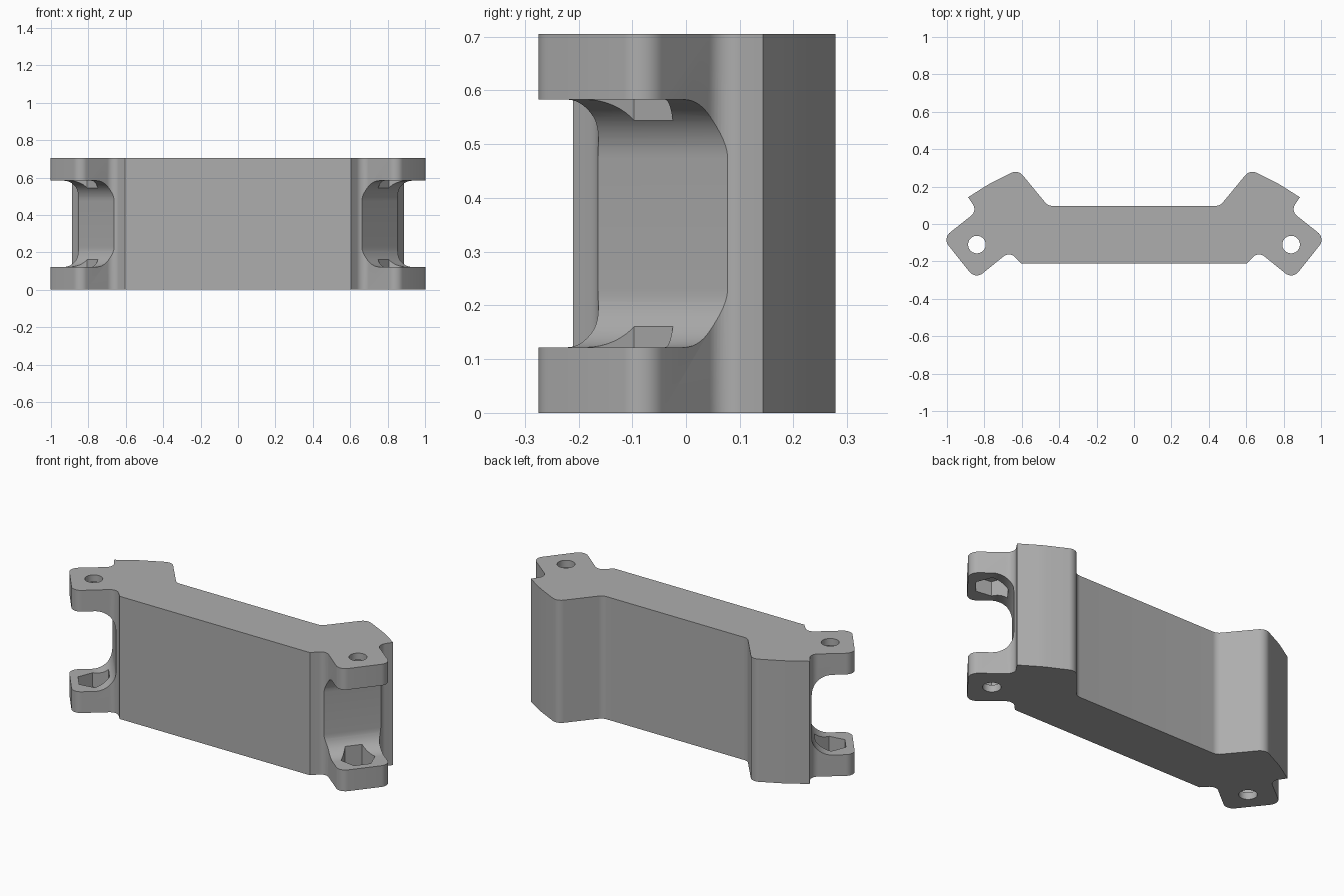
import bpy, bmesh, math
from mathutils import Matrix, Vector

cube = bpy.data.objects.get("Cube")
if cube:
    bpy.data.objects.remove(cube, do_unlink=True)

HEIGHT = 0.705
LUG = 0.122          # lug thickness
BOLT = Vector((0.84, -0.11, 0))
OUT = Vector((0.78, -0.62, 0)).normalized()   # direction the lugs point
SIDE = Vector((-OUT.y, OUT.x, 0))             # across the lugs
WALL = 0.106         # bolt centre to slot wall

grey = bpy.data.materials.new("grey plastic")
grey.use_nodes = True
colour = (0.42, 0.42, 0.42, 1)
grey.diffuse_color = colour
grey.node_tree.nodes["Principled BSDF"].inputs["Base Color"].default_value = colour


def rounded(corners, steps=10):
    """Replace each (x, y, radius) corner by an arc."""
    pts = []
    for i, (x, y, r) in enumerate(corners):
        p = Vector((x, y))
        if r == 0:
            pts.append(p)
            continue
        a = (Vector(corners[i - 1][:2]) - p).normalized()
        b = (Vector(corners[(i + 1) % len(corners)][:2]) - p).normalized()
        half = a.angle(b) / 2
        centre = p + (a + b).normalized() * r / math.sin(half)
        start = p + a * r / math.tan(half) - centre
        end = p + b * r / math.tan(half) - centre
        sweep = start.angle_signed(end)
        for k in range(steps + 1):
            turn = Matrix.Rotation(-sweep * k / steps, 2)
            pts.append(centre + turn @ start)
    return pts


def prism(name, pts, low, high, place=lambda a, b, c: Vector((a, b, c))):
    """Extrude a flat outline from low to high, placed by a mapping."""
    bm = bmesh.new()
    face = bm.faces.new([bm.verts.new(place(p[0], p[1], low)) for p in pts])
    grown = bmesh.ops.extrude_face_region(bm, geom=[face])["geom"]
    move = place(0, 0, high) - place(0, 0, low)
    bmesh.ops.translate(bm, vec=move, verts=[v for v in grown if isinstance(v, bmesh.types.BMVert)])
    bmesh.ops.recalc_face_normals(bm, faces=bm.faces)
    mesh = bpy.data.meshes.new(name)
    bm.to_mesh(mesh)
    bm.free()
    mesh.materials.append(grey)
    ob = bpy.data.objects.new(name, mesh)
    bpy.context.collection.objects.link(ob)
    return ob


def lug_point(d, t):
    p = BOLT + OUT * d + SIDE * t
    return p.x, p.y


# Body outline: one half from front to back, then mirrored
half = [
    (0.605, -0.21, 0),
    (0.665, -0.147, 0.045),
    (*lug_point(0.122, -0.14), 0.05),
    (*lug_point(0.122, 0.14), 0.05),
    (0.838, 0.07, 0.045),
    (0.887, 0.143, 0),
    (0.775, 0.214, 0.5),
    (0.62, 0.291, 0.05),
    (0.46, 0.097, 0.05),
]
outline = half + [(-x, y, r) for x, y, r in reversed(half)]
body = prism("bracket_body", rounded(outline), 0, HEIGHT)


def cut(cutter):
    mod = body.modifiers.new(cutter.name, "BOOLEAN")
    mod.operation = "DIFFERENCE"
    mod.solver = "EXACT"
    mod.object = cutter
    bpy.context.view_layer.objects.active = body
    bpy.ops.object.modifier_apply(modifier=mod.name)
    bpy.data.objects.remove(cutter, do_unlink=True)


# Slot between the lugs, with rounded inner corners
slot = rounded([(0, LUG, 0.11), (0.5, LUG, 0), (0.5, HEIGHT - LUG, 0), (0, HEIGHT - LUG, 0.11)], 14)
# Nut pocket with one flat facing the slot wall, and a round bolt hole
hexagon = [(0.092 * math.cos(math.radians(30 + 60 * k)), 0.092 * math.sin(math.radians(30 + 60 * k)))
           for k in range(6)]
circle = [(0.047 * math.cos(math.tau * k / 32), 0.047 * math.sin(math.tau * k / 32)) for k in range(32)]

for s in (1, -1):
    def mirrored(p):
        return Vector((p.x * s, p.y, p.z))

    def in_slot(d, z, t):
        return mirrored(BOLT + OUT * (d - WALL) + SIDE * t + Vector((0, 0, z)))

    def on_bolt(d, t, z):
        return mirrored(BOLT + OUT * d + SIDE * t + Vector((0, 0, z)))

    cut(prism("slot_cutter", slot, -0.35, 0.35, in_slot))
    cut(prism("nut_cutter", hexagon, 0.04, HEIGHT - 0.04, on_bolt))
    cut(prism("bolt_cutter", circle, -0.1, HEIGHT + 0.1, on_bolt))

bpy.ops.object.select_all(action="DESELECT")
body.select_set(True)
bpy.context.view_layer.objects.active = body
bpy.ops.object.shade_smooth_by_angle(angle=math.radians(25))
